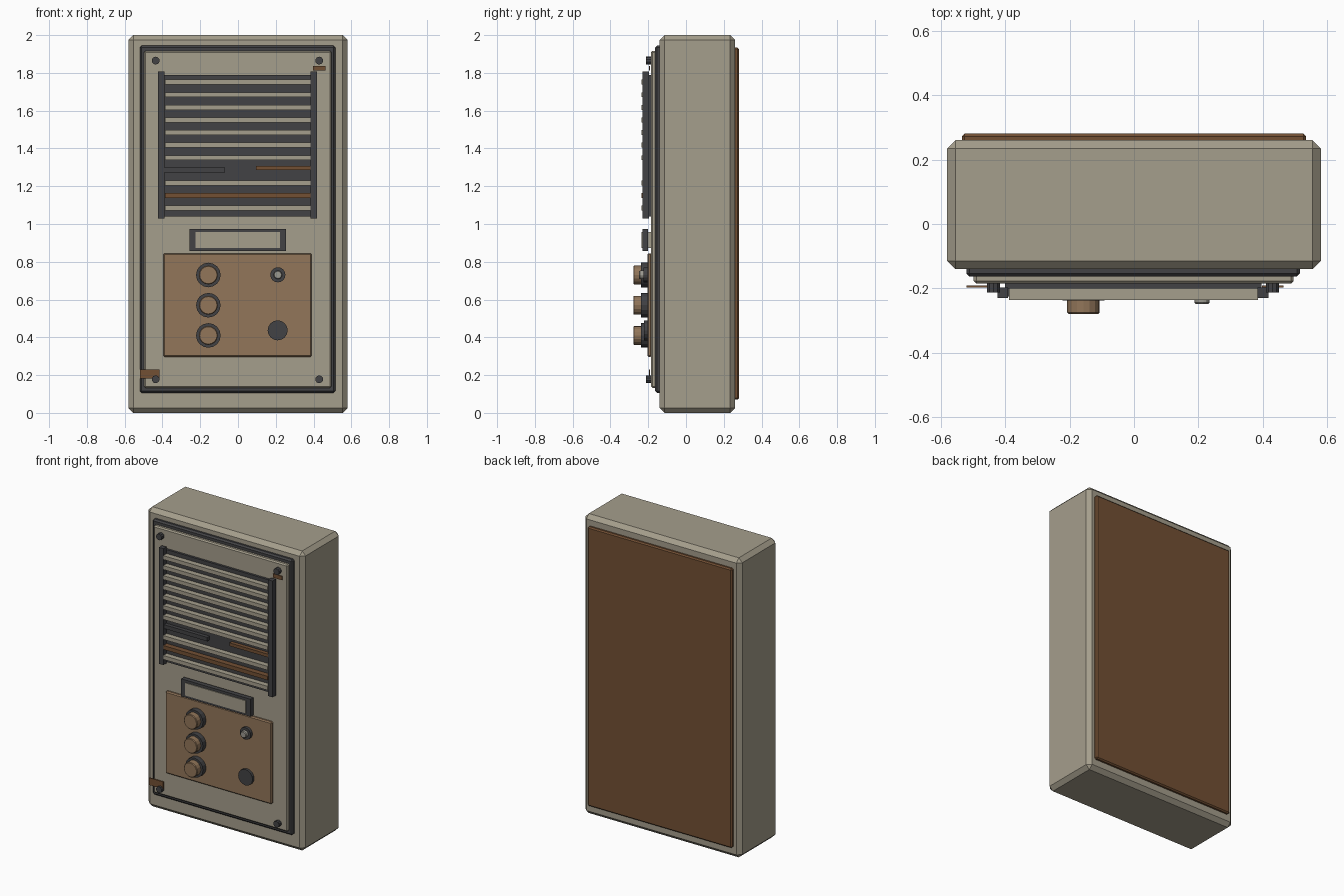
import bpy, bmesh
from mathutils import Matrix, Vector

cube = bpy.data.objects.get("Cube")
if cube:
    bpy.data.objects.remove(cube, do_unlink=True)


def material(name, rgb):
    m = bpy.data.materials.new(name)
    m.use_nodes = True
    colour = (*rgb, 1)
    m.diffuse_color = colour
    bsdf = m.node_tree.nodes["Principled BSDF"]
    bsdf.inputs["Base Color"].default_value = colour
    bsdf.inputs["Roughness"].default_value = 0.8
    return m


BEIGE = material("beige paint", (0.376, 0.342, 0.262))
DARK = material("dark rubber", (0.054, 0.054, 0.058))
COPPER = material("copper", (0.287, 0.181, 0.102))
RUST = material("rust brown", (0.171, 0.080, 0.034))
LENS = material("grey lens", (0.33, 0.32, 0.28))


def finish(name, bm, mat, bevel):
    mesh = bpy.data.meshes.new(name)
    bm.to_mesh(mesh)
    bm.free()
    mesh.materials.append(mat)
    obj = bpy.data.objects.new(name, mesh)
    bpy.context.collection.objects.link(obj)
    if bevel:
        mod = obj.modifiers.new("chamfer", "BEVEL")
        mod.width = bevel
        mod.segments = 1
        mod.limit_method = "ANGLE"
    return obj


def box(name, xs, ys, zs, mat, bevel=0):
    """Box spanning the given ranges."""
    bm = bmesh.new()
    bmesh.ops.create_cube(bm, size=1)
    spans = (xs, ys, zs)
    bmesh.ops.scale(bm, verts=bm.verts, vec=[b - a for a, b in spans])
    bmesh.ops.translate(bm, verts=bm.verts, vec=[(a + b) / 2 for a, b in spans])
    return finish(name, bm, mat, bevel)


def disc(name, x, z, radius, ys, mat, sides=16, bevel=0):
    """Cylinder whose axis runs front to back."""
    bm = bmesh.new()
    place = Matrix.Translation(Vector((x, sum(ys) / 2, z))) @ Matrix.Rotation(1.5707963, 4, "X")
    bmesh.ops.create_cone(bm, cap_ends=True, segments=sides, radius1=radius,
                          radius2=radius, depth=ys[1] - ys[0], matrix=place)
    return finish(name, bm, mat, bevel)


# Housing, gasket, face plate and back plate
box("housing", (-0.58, 0.58), (-0.14, 0.26), (0, 2), BEIGE, 0.026)
box("gasket", (-0.52, 0.515), (-0.163, -0.13), (0.105, 1.945), DARK, 0.01)
box("face_plate", (-0.497, 0.495), (-0.185, -0.15), (0.133, 1.917), BEIGE, 0.008)
box("back_plate", (-0.533, 0.533), (0.25, 0.28), (0.07, 1.935), RUST, 0.008)

# Speaker grille
box("grille_backing", (-0.4, 0.395), (-0.2, -0.18), (1.04, 1.79), DARK)
for side, x in (("right", -0.407), ("left", 0.4)):
    box(f"grille_rail_{side}", (x - 0.017, x + 0.017), (-0.23, -0.197), (1.03, 1.807), DARK)
for i in range(11):
    z = 1.751 - i * 0.0667
    if i == 7:  # broken slat
        box("slat_stub_dark", (-0.39, -0.07), (-0.225, -0.195), (z - 0.012, z + 0.014), DARK)
        box("slat_stub_rust", (0.095, 0.385), (-0.225, -0.195), (z + 0.001, z + 0.022), RUST)
    else:
        box(f"slat_{i}", (-0.387, 0.385), (-0.236, -0.195), (z - 0.013, z + 0.013),
            RUST if i == 9 else BEIGE)

# Name label and its frame
box("label", (-0.225, 0.222), (-0.236, -0.18), (0.873, 0.957), BEIGE)
for side, z in (("bottom", 0.866), ("top", 0.965)):
    box(f"label_frame_{side}", (-0.258, 0.255), (-0.231, -0.2), (z - 0.009, z + 0.009), DARK)
for side, x in (("right", -0.241), ("left", 0.238)):
    box(f"label_frame_{side}", (x - 0.017, x + 0.017), (-0.231, -0.2), (0.857, 0.974), DARK)

# Control plate with three buttons
box("control_plate", (-0.395, 0.39), (-0.205, -0.18), (0.297, 0.845), COPPER, 0.007)
for i in range(3):
    z = 0.73 - i * 0.16
    disc(f"button_collar_{i}", -0.157, z, 0.065, (-0.238, -0.2), DARK)
    disc(f"button_{i}", -0.157, z, 0.05, (-0.279, -0.22), COPPER, bevel=0.004)

# Indicator lamp and keyhole disc
disc("lamp_collar", 0.211, 0.731, 0.04, (-0.225, -0.2), DARK)
disc("lamp_lens", 0.211, 0.731, 0.023, (-0.248, -0.21), LENS, 12, 0.004)
disc("lock_disc", 0.21, 0.437, 0.053, (-0.222, -0.2), DARK)

# Corner screws
for x in (-0.436, 0.43):
    for z in (0.178, 1.865):
        disc("corner_screw", x, z, 0.021, (-0.212, -0.18), DARK, 10)

# Rust flakes by two corners
box("rust_flake_low", (-0.52, -0.415), (-0.197, -0.19), (0.182, 0.23), RUST)
box("rust_flake_high", (0.397, 0.463), (-0.197, -0.19), (1.812, 1.837), RUST)
